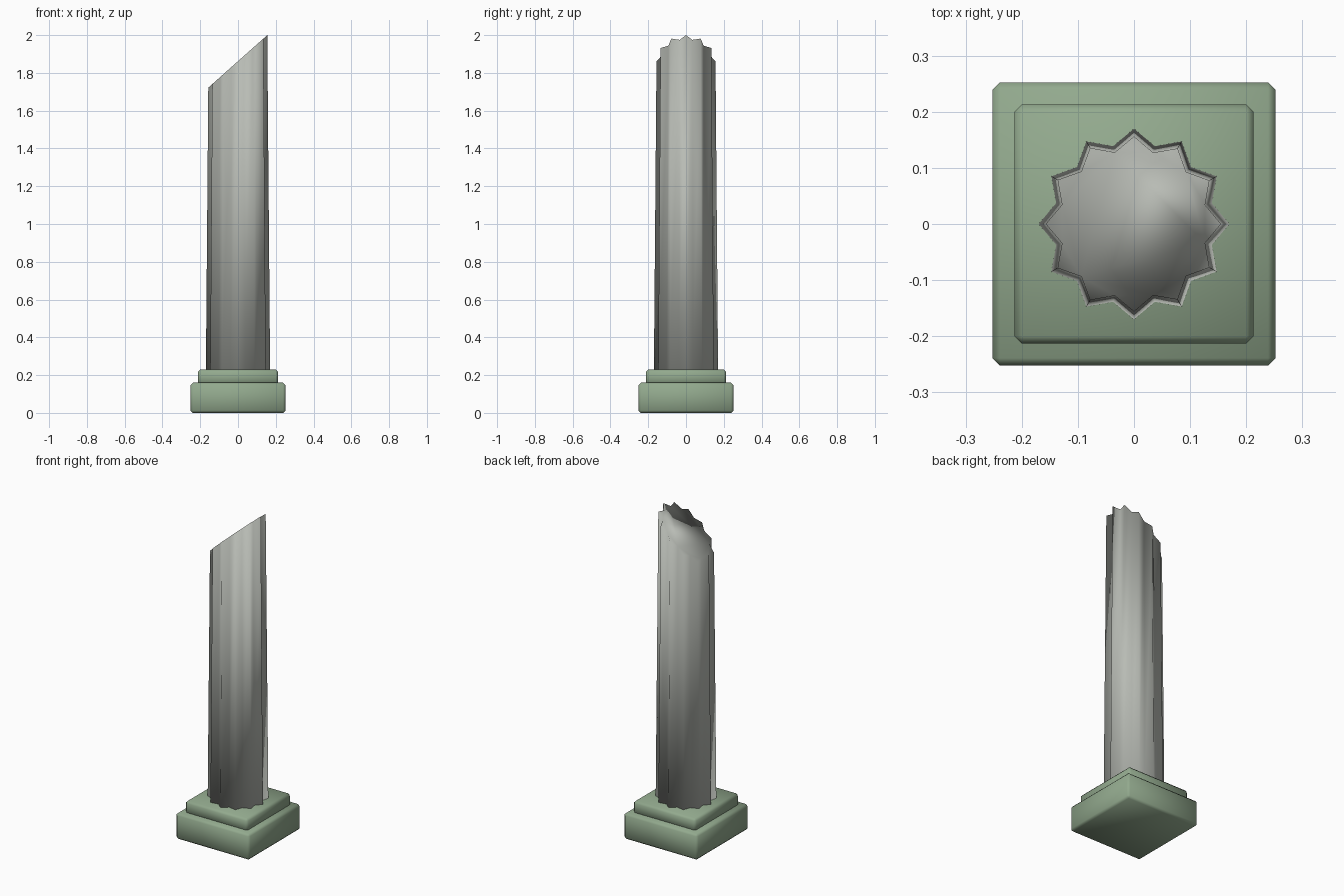
import bpy, bmesh
from math import cos, sin, pi

if "Cube" in bpy.data.objects:
    bpy.data.objects.remove(bpy.data.objects["Cube"])


def material(name, rgb):
    m = bpy.data.materials.new(name)
    m.diffuse_color = (*rgb, 1)
    m.use_nodes = True
    m.node_tree.nodes["Principled BSDF"].inputs["Base Color"].default_value = m.diffuse_color
    return m


def add(name, bm, mat):
    bmesh.ops.recalc_face_normals(bm, faces=bm.faces)
    for f in bm.faces:
        f.smooth = True
    me = bpy.data.meshes.new(name)
    bm.to_mesh(me)
    bm.free()
    me.materials.append(mat)
    ob = bpy.data.objects.new(name, me)
    bpy.context.collection.objects.link(ob)
    return ob


def slab(name, half, z0, z1, mat):
    bm = bmesh.new()
    bmesh.ops.create_cube(bm, size=1)
    for v in bm.verts:
        v.co = (v.co.x * 2 * half, v.co.y * 2 * half, z0 + (v.co.z + 0.5) * (z1 - z0))
    bmesh.ops.bevel(bm, geom=bm.edges[:], offset=0.013, segments=1, affect='EDGES')
    return add(name, bm, mat)


green = material("mossy_green", (0.29, 0.40, 0.27))
stone = material("stone", (0.48, 0.50, 0.46))

# stepped base
slab("plinth", 0.252, 0.0, 0.16, green)
slab("base_step", 0.213, 0.15, 0.23, green)

# fluted shaft: 12-point star, tapered, broken off along a slanted plane
Z0, Z1, R0, R1 = 0.22, 2.0, 0.17, 0.155
SLOPE, MID = 0.89, 1.862
bm = bmesh.new()
rings = []
for z, r in ((Z0, R0), (Z1, R1)):
    rings.append([bm.verts.new((r * k * cos(a), r * k * sin(a), z))
                  for i in range(24)
                  for a, k in [(i * pi / 12, 0.845 if i % 2 else 1.0)]])
low, top = rings
for i in range(24):
    j = (i + 1) % 24
    bm.faces.new((low[i], low[j], top[j], top[i]))
# slide each top vertex down its edge to the break plane
for a, b in zip(low, top):
    d = b.co - a.co
    t = (MID + SLOPE * a.co.x - a.co.z) / (d.z - SLOPE * d.x)
    b.co = a.co + d * t
bm.faces.new(low[::-1])
bm.faces.new(top)
add("broken_shaft", bm, stone)
